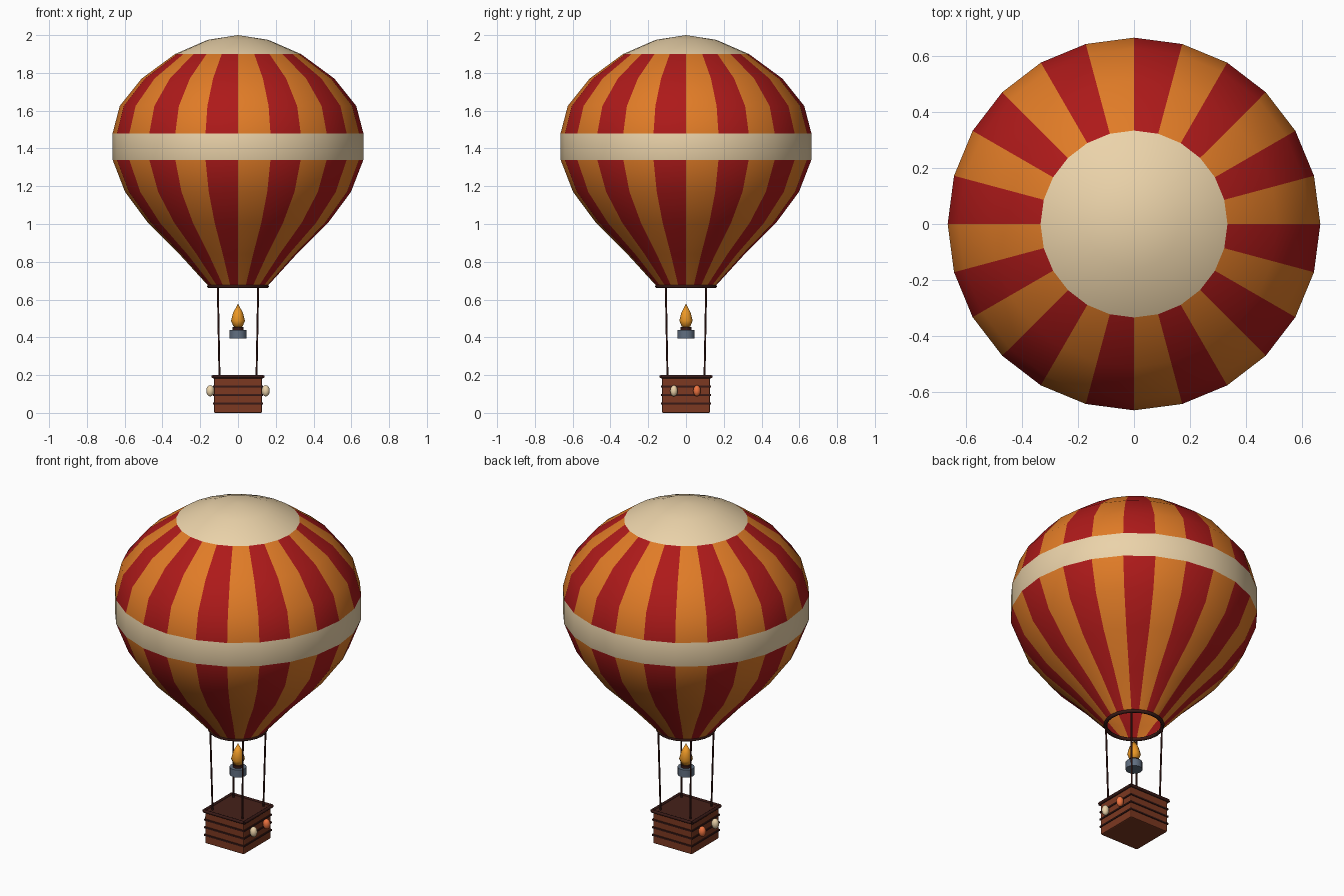
import bpy
import bmesh
from math import cos, sin, tau
from mathutils import Vector

if "Cube" in bpy.data.objects:
    bpy.data.objects.remove(bpy.data.objects["Cube"], do_unlink=True)


def material(name, *rgb):
    m = bpy.data.materials.new(name)
    m.use_nodes = True
    m.diffuse_color = (*rgb, 1)
    bsdf = m.node_tree.nodes["Principled BSDF"]
    bsdf.inputs["Base Color"].default_value = (*rgb, 1)
    bsdf.inputs["Roughness"].default_value = 0.8
    return m


RED = material("red_fabric", 0.42, 0.01, 0.01)
ORANGE = material("orange_fabric", 0.75, 0.2, 0.02)
CREAM = material("cream_fabric", 0.83, 0.65, 0.4)
WICKER = material("wicker", 0.2, 0.04, 0.015)
DARK = material("dark_wood", 0.04, 0.01, 0.008)
LID = material("basket_floor", 0.06, 0.015, 0.01)
STEEL = material("steel", 0.12, 0.16, 0.22)
FLAME = material("flame", 0.85, 0.32, 0.02)
CORAL = material("coral_cloth", 0.85, 0.17, 0.05)


def finish(name, bm, mats, smooth=None):
    bmesh.ops.recalc_face_normals(bm, faces=bm.faces)
    mesh = bpy.data.meshes.new(name)
    bm.to_mesh(mesh)
    bm.free()
    for m in mats:
        mesh.materials.append(m)
    obj = bpy.data.objects.new(name, mesh)
    bpy.context.collection.objects.link(obj)
    if smooth:
        bpy.ops.object.select_all(action='DESELECT')
        obj.select_set(True)
        bpy.context.view_layer.objects.active = obj
        bpy.ops.object.shade_smooth_by_angle(angle=smooth)
    return obj


def lathe(name, profile, sides, mats, pick=lambda row, col: 0, smooth=0.8):
    """Revolve (radius, z) points; zero radius closes to a pole."""
    bm = bmesh.new()
    rings = []
    for r, z in profile:
        if r == 0:
            rings.append([bm.verts.new((0, 0, z))] * sides)
        else:
            rings.append([bm.verts.new((r * cos(tau * i / sides), r * sin(tau * i / sides), z))
                          for i in range(sides)])
    for row, (a, b) in enumerate(zip(rings, rings[1:])):
        for i in range(sides):
            j = (i + 1) % sides
            corners = list(dict.fromkeys((a[i], a[j], b[j], b[i])))
            bm.faces.new(corners).material_index = pick(row, i)
    return finish(name, bm, mats, smooth)


def box(name, half, z0, z1, mat, bevel=0.0):
    bm = bmesh.new()
    bmesh.ops.create_cube(bm, size=1)
    for v in bm.verts:
        v.co = (v.co.x * 2 * half, v.co.y * 2 * half, z0 + (v.co.z + 0.5) * (z1 - z0))
    if bevel:
        bmesh.ops.bevel(bm, geom=bm.edges[:], offset=bevel, segments=2,
                        profile=0.5, affect='EDGES')
    return finish(name, bm, [mat])


def rod(name, start, end, radius, mat):
    a, b = Vector(start), Vector(end)
    bm = bmesh.new()
    bmesh.ops.create_cone(bm, cap_ends=True, segments=8, radius1=radius,
                          radius2=radius, depth=(b - a).length)
    turn = (b - a).to_track_quat('Z', 'Y')
    for v in bm.verts:
        v.co = turn @ v.co + (a + b) / 2
    return finish(name, bm, [mat], 0.9)


# Envelope: striped gores, cream belt and crown, open mouth
PROFILE = [(0.155, 0.67), (0.31, 0.84), (0.476, 1.005), (0.598, 1.17), (0.664, 1.34),
           (0.664, 1.48), (0.626, 1.625), (0.51, 1.77), (0.333, 1.9), (0.16, 1.975), (0, 2)]
BELT, CROWN = 4, 8
lathe("envelope", PROFILE, 24, [ORANGE, RED, CREAM],
      lambda row, col: 2 if row == BELT or row >= CROWN else col % 2, smooth=1.5)

# Mouth ring
bpy.ops.mesh.primitive_torus_add(location=(0, 0, 0.67), major_radius=0.154,
                                 minor_radius=0.01, major_segments=24, minor_segments=8)
ring = bpy.context.object
ring.name = "mouth_ring"
ring.data.materials.append(DARK)
bpy.ops.object.shade_smooth_by_angle(angle=1.2)

# Burner and flame
lathe("burner", [(0, 0.395), (0.046, 0.395), (0.046, 0.44), (0, 0.44)], 12, [STEEL])
lathe("burner_nozzle", [(0, 0.44), (0.028, 0.44), (0.028, 0.455), (0, 0.455)], 12, [DARK])
lathe("flame", [(0, 0.45), (0.024, 0.457), (0.037, 0.488), (0.026, 0.53), (0, 0.578)],
      10, [FLAME], smooth=1.2)

# Basket
box("basket", 0.127, 0, 0.19, WICKER, 0.006)
box("basket_top", 0.127, 0.188, 0.194, LID)
for n, z in enumerate((0.05, 0.095, 0.14)):
    box(f"basket_band_{n + 1}", 0.132, z - 0.005, z + 0.005, DARK, 0.002)

# Rim rails and ropes at the four corners
corners = [(1, 1), (-1, 1), (-1, -1), (1, -1)]
for n, (x, y) in enumerate(corners):
    nx, ny = corners[(n + 1) % 4]
    rim = 0.132
    rod(f"rim_rail_{n + 1}", (x * rim, y * rim, 0.192), (nx * rim, ny * rim, 0.192), 0.009, DARK)
    rod(f"rope_{n + 1}", (x * 0.098, y * 0.098, 0.19), (x * 0.107, y * 0.107, 0.672), 0.005, DARK)

# Sandbags on both sides
for side, sx in (("left", 1), ("right", -1)):
    for place, y, mat in (("front", -0.064, CREAM), ("back", 0.058, CORAL)):
        bm = bmesh.new()
        bmesh.ops.create_uvsphere(bm, u_segments=12, v_segments=8, radius=1)
        for v in bm.verts:
            v.co = (v.co.x * 0.021 + sx * 0.147, v.co.y * 0.02 + y, v.co.z * 0.03 + 0.117)
        finish(f"sandbag_{side}_{place}", bm, [mat], 1.2)
